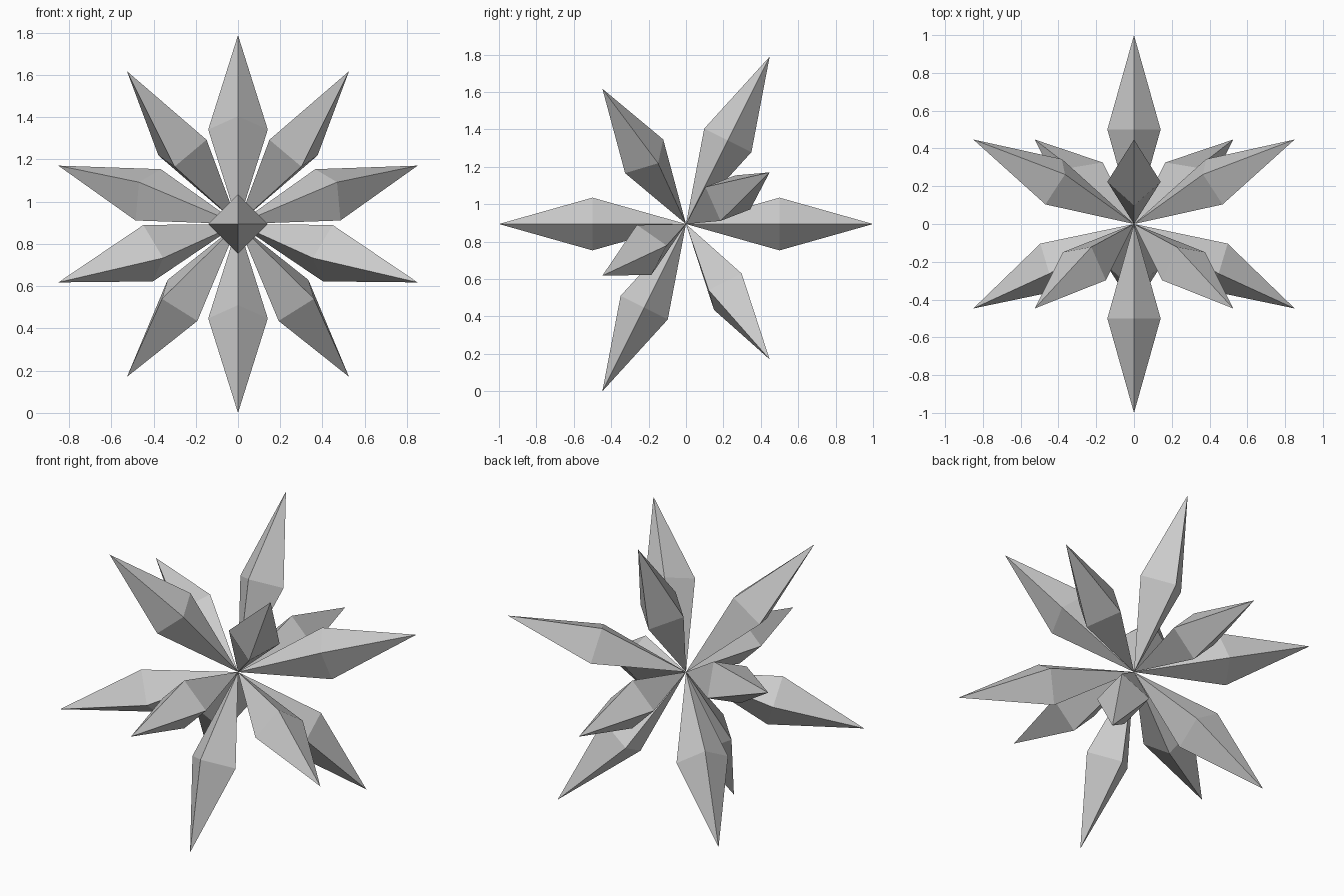
import bpy, bmesh
from math import sin, cos, pi, sqrt
from mathutils import Vector, Quaternion

if "Cube" in bpy.data.objects:
    bpy.data.objects.remove(bpy.data.objects["Cube"])

LENGTH, MID, RADIUS = 1.0, 0.5, 0.141
A, B = 1 / sqrt(5), 2 / sqrt(5)          # icosahedron direction components
FRONT = Vector((0, -1, 0))
CENTRE = Vector((0, 0, B))


def spike_mesh():
    """Four-sided double pyramid from the origin towards -y."""
    bm = bmesh.new()
    root = bm.verts.new((0, 0, 0))
    tip = bm.verts.new((0, -LENGTH, 0))
    ring = [bm.verts.new((RADIUS * cos(i * pi / 2), -MID, RADIUS * sin(i * pi / 2)))
            for i in range(4)]
    for i in range(4):
        a, b = ring[i], ring[(i + 1) % 4]
        bm.faces.new((root, a, b))
        bm.faces.new((tip, b, a))
    bmesh.ops.recalc_face_normals(bm, faces=bm.faces)
    mesh = bpy.data.meshes.new("spike")
    bm.to_mesh(mesh)
    bm.free()
    return mesh


def add_spike(name, mesh, rotation):
    ob = bpy.data.objects.new(name, mesh)
    ob.rotation_mode = 'QUATERNION'
    ob.rotation_quaternion = rotation
    ob.location = CENTRE
    bpy.context.collection.objects.link(ob)


mesh = spike_mesh()

# Spikes straight to the front and back
add_spike("front_spike", mesh, Quaternion())
add_spike("back_spike", mesh, Quaternion((0, 0, 1), pi))

# Two rings of five: the back ring points up, the front ring points down
for label, y, start in (("back_ring_spike", A, pi / 2), ("front_ring_spike", -A, -pi / 2)):
    for i in range(5):
        t = start + i * 2 * pi / 5
        d = Vector((B * cos(t), y, B * sin(t)))
        add_spike(f"{label}_{i + 1}", mesh, FRONT.rotation_difference(d))
